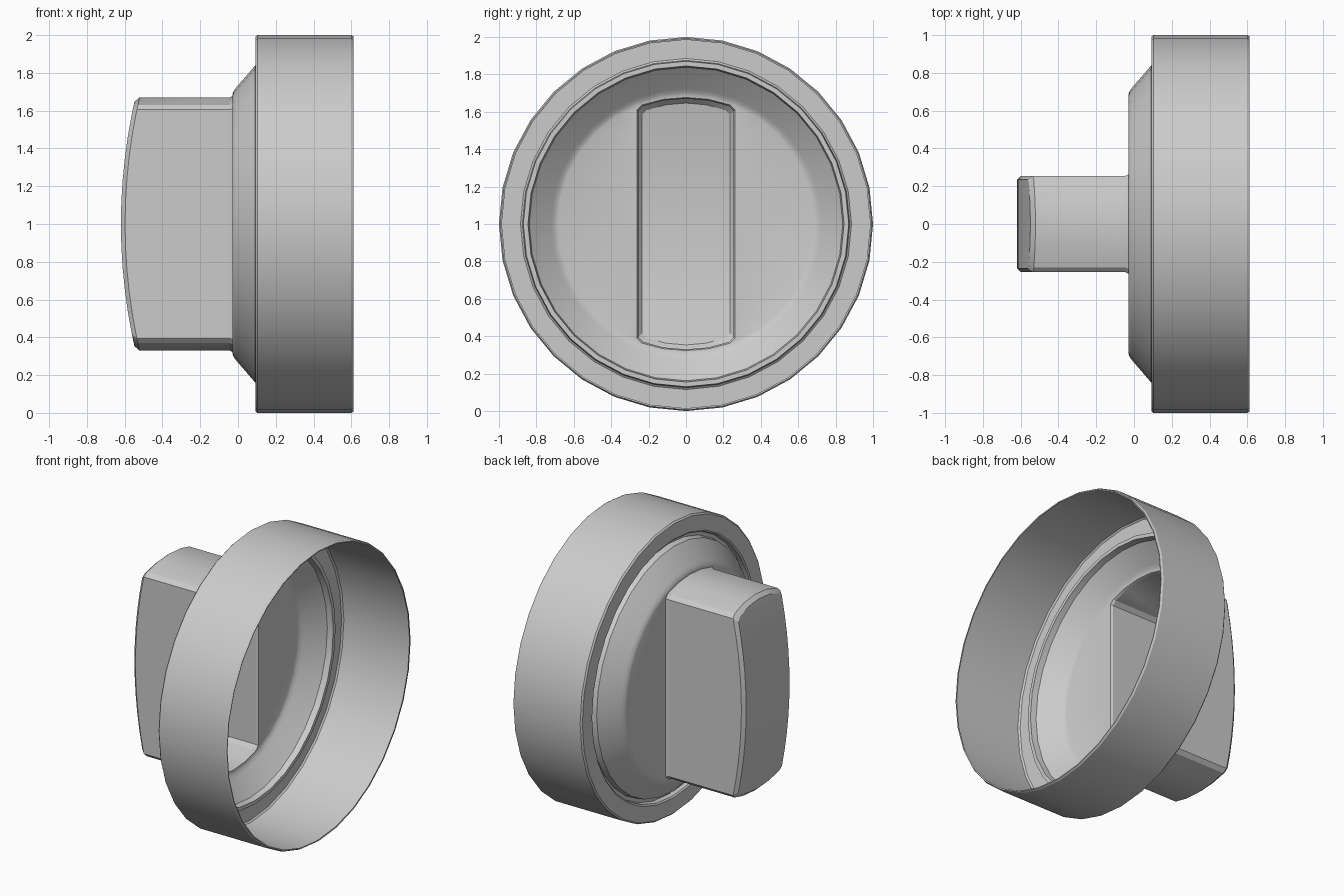
import bpy, bmesh, math

cube = bpy.data.objects.get("Cube")
if cube:
    bpy.data.objects.remove(cube, do_unlink=True)

SEGMENTS = 32
CENTRE_Z = 1.0

grey = bpy.data.materials.new("plain grey")
grey.use_nodes = True
colour = (0.6, 0.6, 0.6, 1)
grey.diffuse_color = colour
grey.node_tree.nodes["Principled BSDF"].inputs["Base Color"].default_value = colour

bm = bmesh.new()


def add_ring(points):
    return [bm.verts.new((x, y, z + CENTRE_Z)) for x, y, z in points]


def bridge(a, b):
    n = len(a)
    for i in range(n):
        j = (i + 1) % n
        bm.faces.new((a[i], a[j], b[j], b[i]))


def loop_edges(ring):
    return [bm.edges.get((ring[i - 1], ring[i])) for i in range(len(ring))]


# Skirt, front lip, groove and sloped dish: (x, radius) revolved about x
profile = [(0.61, 0.985), (0.612, 0.993), (0.60, 1.0), (0.102, 1.0),
           (0.092, 0.99), (0.092, 0.885), (0.10, 0.875), (0.13, 0.87),
           (0.13, 0.845), (0.09, 0.838), (-0.01, 0.722),
           (-0.024, 0.703), (-0.03, 0.685)]
angles = [math.tau * i / SEGMENTS for i in range(SEGMENTS)]
rings = [add_ring([(x, r * math.cos(a), r * math.sin(a)) for a in angles])
         for x, r in profile]
for a, b in zip(rings, rings[1:]):
    bridge(a, b)

# Grip outline: straight sides, chamfered corners, gently arched ends
arch = [(0.255, 0.605), (0.23, 0.63), (0.12, 0.66)]
side = [(0.255, 0.605 * k / 5) for k in range(-4, 5)]
half = [(y, -z) for y, z in reversed(arch)] + side + arch
outline = ([(0, -0.67)] + half + [(0, 0.67)]
           + [(-y, z) for y, z in reversed(half)])


def bulge(z):
    return -0.62 + 0.07 * (z / 0.64) ** 2


foot = add_ring([(-0.03, y * 1.03, z * 1.01) for y, z in outline])
neck = add_ring([(-0.045, y, z) for y, z in outline])
edge = add_ring([(bulge(z) + 0.022, y, z) for y, z in outline])
cap = add_ring([(bulge(z * 0.965), y * 0.92, z * 0.965) for y, z in outline])
for a, b in ((foot, neck), (neck, edge), (edge, cap)):
    bridge(a, b)

# Bowed end of the grip, strips between mirrored points
n = len(cap)
for i in range(len(half) + 1):
    quad = [cap[i], cap[i + 1], cap[n - i - 1], cap[-i]]
    bm.faces.new(list(dict.fromkeys(quad)))

# Dish floor around the hollow grip
bmesh.ops.triangle_fill(bm, use_beauty=True, normal=(-1, 0, 0),
                        edges=loop_edges(rings[-1]) + loop_edges(foot))

# Face everything outward
bmesh.ops.recalc_face_normals(bm, faces=bm.faces[:])
bm.faces.ensure_lookup_table()
tip = min(bm.faces, key=lambda f: f.calc_center_median().x)
if tip.normal.x > 0:
    bmesh.ops.reverse_faces(bm, faces=bm.faces[:])

mesh = bpy.data.meshes.new("knob_shell")
bm.to_mesh(mesh)
bm.free()
mesh.materials.append(grey)
knob = bpy.data.objects.new("knob_shell", mesh)
bpy.context.collection.objects.link(knob)

bpy.ops.object.select_all(action="DESELECT")
knob.select_set(True)
bpy.context.view_layer.objects.active = knob
bpy.ops.object.shade_smooth_by_angle(angle=math.radians(25))
